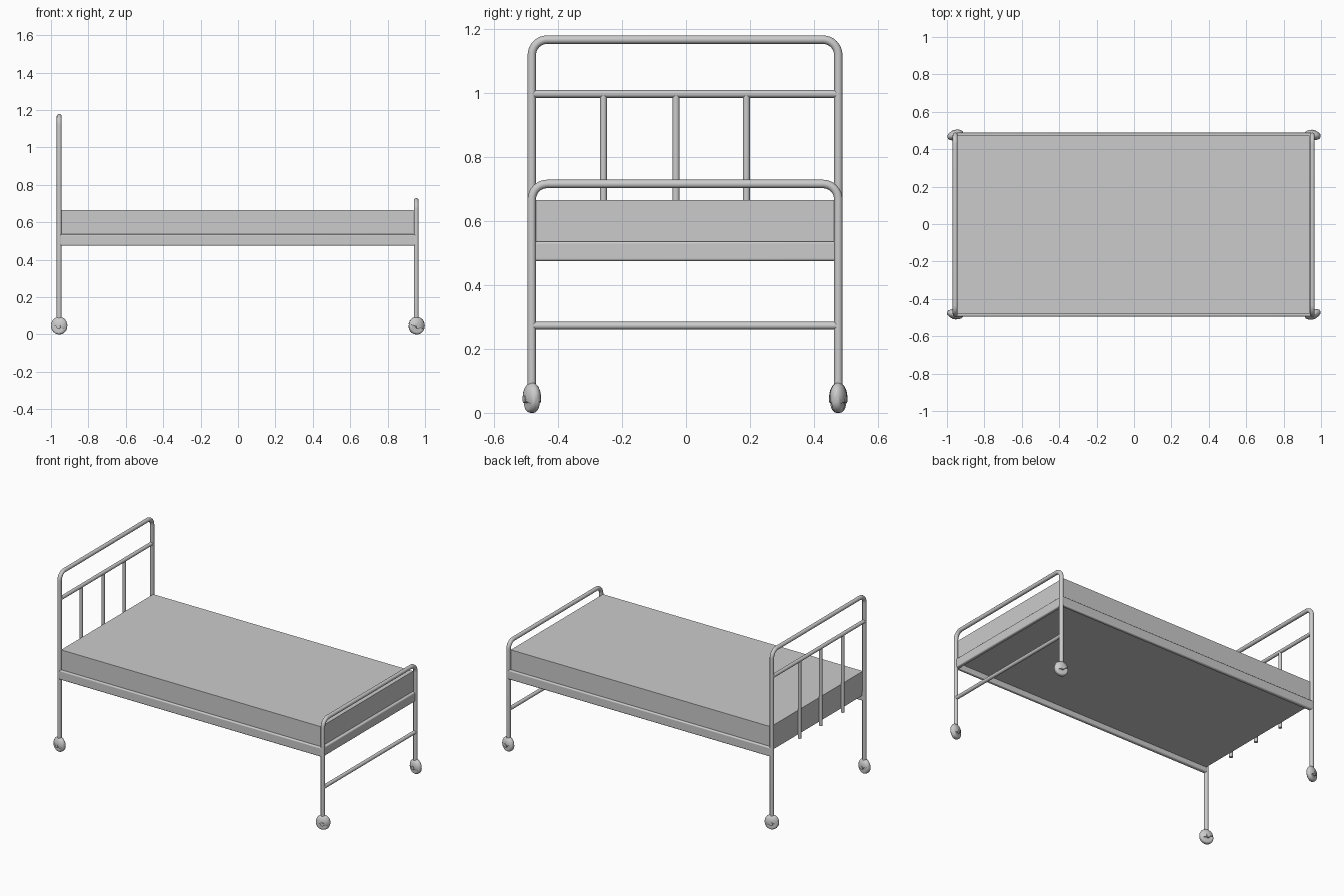
import bpy, bmesh
from math import sin, cos, pi, radians
from mathutils import Vector

if "Cube" in bpy.data.objects:
    bpy.data.objects.remove(bpy.data.objects["Cube"])

HEAD_X, FOOT_X = -0.956, 0.953
YC, HALF = -0.003, 0.479      # centre and half spacing of the posts
TUBE = 0.0132


def smooth(obj, angle=40):
    bpy.ops.object.select_all(action='DESELECT')
    obj.select_set(True)
    bpy.context.view_layer.objects.active = obj
    bpy.ops.object.shade_smooth_by_angle(angle=radians(angle))


def tube(name, pts, radius):
    cu = bpy.data.curves.new(name, 'CURVE')
    cu.dimensions = '3D'
    cu.bevel_depth = radius
    cu.bevel_resolution = 4
    cu.use_fill_caps = True
    sp = cu.splines.new('POLY')
    sp.points.add(len(pts) - 1)
    for p, co in zip(sp.points, pts):
        p.co = (*co, 1)
    obj = bpy.data.objects.new(name, cu)
    bpy.context.collection.objects.link(obj)
    bpy.ops.object.select_all(action='DESELECT')
    obj.select_set(True)
    bpy.context.view_layer.objects.active = obj
    bpy.ops.object.convert(target='MESH')
    obj = bpy.context.object
    obj.name = name
    smooth(obj)
    return obj


def box(name, lo, hi, bevel=0):
    lo, hi = Vector(lo), Vector(hi)
    bpy.ops.mesh.primitive_cube_add(size=1, location=(lo + hi) / 2)
    obj = bpy.context.object
    obj.name = name
    obj.scale = hi - lo
    bpy.ops.object.transform_apply(location=False, rotation=False, scale=True)
    if bevel:
        m = obj.modifiers.new('Bevel', 'BEVEL')
        m.width, m.segments = bevel, 3
        smooth(obj)
    return obj


def hoop(name, x, top, r=0.048, n=8):
    # posts and top bar bent from one tube
    z = top - TUBE
    pts = [(x, YC - HALF, 0.075)]
    for i in range(n + 1):
        a = pi - i * pi / 2 / n
        pts.append((x, YC - HALF + r + r * cos(a), z - r + r * sin(a)))
    for i in range(n + 1):
        a = pi / 2 - i * pi / 2 / n
        pts.append((x, YC + HALF - r + r * cos(a), z - r + r * sin(a)))
    pts.append((x, YC + HALF, 0.075))
    return tube(name, pts, TUBE)


def crossbar(name, x, z):
    return tube(name, [(x, YC - HALF, z), (x, YC + HALF, z)], 0.012)


def caster(name, x, y, yaw):
    # tyre, turned slightly about the post
    bpy.ops.mesh.primitive_cylinder_add(vertices=24, radius=0.043, depth=0.030,
                                        location=(x, y, 0.043),
                                        rotation=(pi / 2, 0, yaw))
    wheel = bpy.context.object
    wheel.name = name + "_wheel"
    m = wheel.modifiers.new('Bevel', 'BEVEL')
    m.width, m.segments = 0.010, 3
    smooth(wheel)
    # hood: flattened dome over the upper half of the wheel
    bm = bmesh.new()
    bmesh.ops.create_uvsphere(bm, u_segments=20, v_segments=12, radius=1)
    cut = bm.verts[:] + bm.edges[:] + bm.faces[:]
    bmesh.ops.bisect_plane(bm, geom=cut, plane_co=(0, 0, -0.2),
                           plane_no=(0.35, 0, 1), clear_inner=True)
    bmesh.ops.holes_fill(bm, edges=[e for e in bm.edges if e.is_boundary])
    bmesh.ops.scale(bm, vec=(0.0445, 0.026, 0.046), verts=bm.verts)
    me = bpy.data.meshes.new(name + "_hood")
    bm.to_mesh(me)
    bm.free()
    hood = bpy.data.objects.new(name + "_hood", me)
    bpy.context.collection.objects.link(hood)
    hood.location = (x, y, 0.049)
    hood.rotation_euler = (0, 0, yaw)
    smooth(hood)
    # axle hub
    bpy.ops.mesh.primitive_cylinder_add(vertices=12, radius=0.012, depth=0.054,
                                        location=(x, y, 0.043),
                                        rotation=(pi / 2, 0, yaw))
    bpy.context.object.name = name + "_hub"
    smooth(bpy.context.object)


# end frames
hoop("headboard_frame", HEAD_X, 1.18)
hoop("footboard_frame", FOOT_X, 0.729)
crossbar("headboard_rail", HEAD_X, 0.997)
crossbar("footboard_lower_rail", FOOT_X, 0.273)

# headboard uprights
for i, y in enumerate((-0.258, -0.031, 0.189)):
    tube(f"headboard_upright_{i + 1}", [(HEAD_X, y, 0.485), (HEAD_X, y, 0.997)], 0.011)

# mattress
box("mattress", (-0.946, YC - 0.477, 0.508), (0.938, YC + 0.477, 0.666))

# side rails and foot rail
for side, s in (("front", -1), ("back", 1)):
    y = YC + s * HALF
    box(f"{side}_side_rail", (HEAD_X, y - 0.012, 0.475), (FOOT_X, y + 0.012, 0.536), 0.007)
box("foot_rail", (FOOT_X - 0.019, YC - HALF, 0.475), (FOOT_X + 0.005, YC + HALF, 0.536), 0.007)

# casters
for end, x in (("head", HEAD_X), ("foot", FOOT_X + 0.002)):
    for side, s in (("front", -1), ("back", 1)):
        yaw = radians(20 if (end == "head") == (s > 0) else -12)
        caster(f"{end}_{side}_caster", x, YC + s * HALF, yaw)
